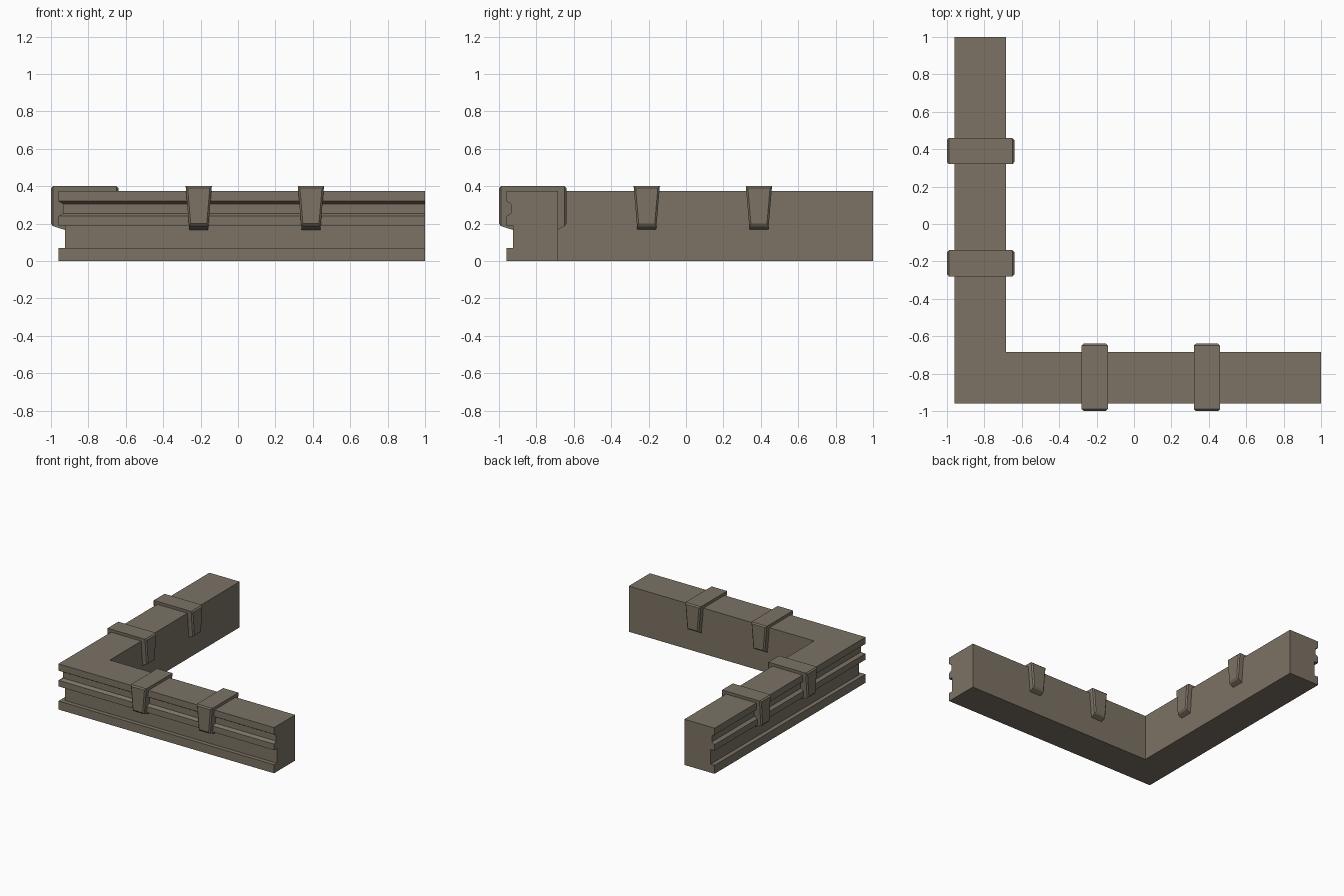
import bpy, bmesh

if "Cube" in bpy.data.objects:
    bpy.data.objects.remove(bpy.data.objects["Cube"])

stone = bpy.data.materials.new("stone")
stone.diffuse_color = (0.2, 0.17, 0.13, 1)
stone.use_nodes = True
stone.node_tree.nodes["Principled BSDF"].inputs["Base Color"].default_value = stone.diffuse_color


def finish(bm, name):
    bmesh.ops.recalc_face_normals(bm, faces=bm.faces)
    mesh = bpy.data.meshes.new(name)
    bm.to_mesh(mesh)
    bm.free()
    mesh.materials.append(stone)
    obj = bpy.data.objects.new(name, mesh)
    bpy.context.collection.objects.link(obj)
    return obj


def loft(bm, rings):
    """Join closed rings of points and cap both ends."""
    loops = [[bm.verts.new(p) for p in ring] for ring in rings]
    n = len(loops[0])
    for a, b in zip(loops, loops[1:]):
        for i in range(n):
            j = (i + 1) % n
            bm.faces.new((a[i], a[j], b[j], b[i]))
    bm.faces.new(loops[0])
    bm.faces.new(loops[-1])


# L-shaped wall: moulded profile swept round a mitred corner
profile = [(-0.96, 0), (-0.96, 0.07), (-0.925, 0.07), (-0.925, 0.19),
           (-0.96, 0.19), (-0.96, 0.24), (-0.935, 0.255), (-0.935, 0.305),
           (-0.96, 0.32), (-0.96, 0.375), (-0.685, 0.375), (-0.685, 0)]
bm = bmesh.new()
loft(bm, [[(1, d, z) for d, z in profile],
          [(d, d, z) for d, z in profile],
          [(d, 1, z) for d, z in profile]])
finish(bm, "corner_wall")

# Tapered clamps straddling the wall
clamp = [(-1, 0.4), (-0.64, 0.4), (-0.64, 0.19),
         (-0.69, 0.165), (-0.915, 0.163), (-1, 0.19)]


def add_clamp(name, pos, swap):
    def point(side, d, z):
        along = pos + side * (0.07 - (0.4 - z) * 0.085)
        return (d, along, z) if swap else (along, d, z)

    bm = bmesh.new()
    loft(bm, [[point(s, d, z) for d, z in clamp] for s in (-1, 1)])
    axis = 0 if swap else 1
    # chamfer around the two exposed end faces
    edges = {e for f in bm.faces for e in f.edges
             if len({round(v.co[axis], 4) for v in f.verts}) == 1}
    bmesh.ops.bevel(bm, geom=list(edges), offset=0.01, segments=1,
                    affect='EDGES', profile=0.5)
    finish(bm, name)


for i, pos in enumerate((-0.21, 0.39)):
    add_clamp(f"front_clamp_{i + 1}", pos, False)
    add_clamp(f"side_clamp_{i + 1}", pos, True)
